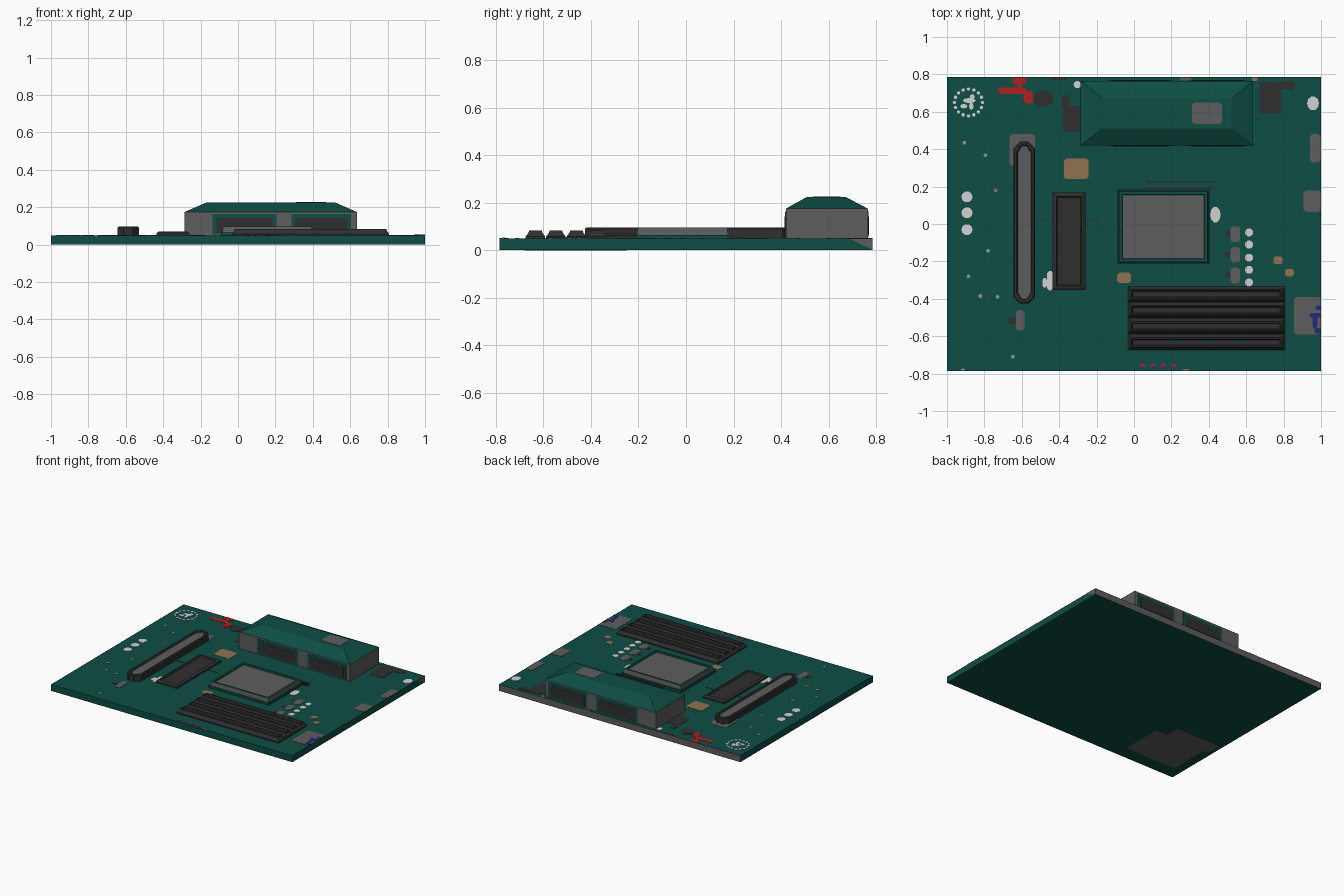
import bpy, bmesh, math

if "Cube" in bpy.data.objects:
    bpy.data.objects.remove(bpy.data.objects["Cube"])

def material(name, r, g, b):
    m = bpy.data.materials.new(name)
    m.diffuse_color = (r, g, b, 1)
    m.use_nodes = True
    m.node_tree.nodes["Principled BSDF"].inputs["Base Color"].default_value = m.diffuse_color
    return m

GREEN = material("board green", .004, .075, .057)
GREY = material("metal grey", .11, .11, .11)
DARK = material("socket black", .028, .028, .028)
WHITE = material("white", .65, .65, .65)
SILVER = material("light grey", .30, .30, .30)
TAN = material("tan", .28, .17, .08)
RED = material("red", .43, .014, .014)
BLUE = material("blue", .016, .022, .19)
PINK = material("magenta", .32, .012, .09)
TOP = 0.05

def finish(name, bm, mats):
    bmesh.ops.recalc_face_normals(bm, faces=bm.faces)
    me = bpy.data.meshes.new(name)
    bm.to_mesh(me)
    bm.free()
    for m in mats:
        me.materials.append(m)
    ob = bpy.data.objects.new(name, me)
    bpy.context.collection.objects.link(ob)
    return ob

def loft(name, rings, mats, mat_rule=None):
    """Closed solid through rings of equal point count."""
    bm = bmesh.new()
    vs = [[bm.verts.new(p) for p in r] for r in rings]
    n = len(vs[0])
    bm.faces.new(vs[0][::-1])
    for k in range(len(vs) - 1):
        for i in range(n):
            j = (i + 1) % n
            f = bm.faces.new((vs[k][i], vs[k][j], vs[k + 1][j], vs[k + 1][i]))
            f.material_index = mat_rule(k) if mat_rule else 0
    f = bm.faces.new(vs[-1])
    f.material_index = mat_rule(len(vs) - 1) if mat_rule else 0
    return finish(name, bm, mats)

def rect(x0, x1, y0, y1, z, d=0):
    x0, x1, y0, y1 = x0 + d, x1 - d, y0 + d, y1 - d
    return [(x0, y0, z), (x1, y0, z), (x1, y1, z), (x0, y1, z)]

def box(name, x0, x1, y0, y1, z0, z1, mat):
    return loft(name, [rect(x0, x1, y0, y1, z0), rect(x0, x1, y0, y1, z1)], [mat])

def capsule(x0, x1, y0, y1, z, d=0, cx=.3, cy=.035):
    """Outline with chamfered corners; cx is a share of the width."""
    x0, x1, y0, y1 = x0 + d, x1 - d, y0 + d, y1 - d
    c = (x1 - x0) * cx
    return [(x0 + c, y0, z), (x1 - c, y0, z), (x1, y0 + cy, z), (x1, y1 - cy, z),
            (x1 - c, y1, z), (x0 + c, y1, z), (x0, y1 - cy, z), (x0, y0 + cy, z)]

def patch(name, x0, x1, y0, y1, mat, z=TOP, t=.002):
    """Thin painted plate with clipped corners."""
    c = min(.012, (y1 - y0) / 4)
    k = c / (x1 - x0) if x1 - x0 > .03 else .25
    loft(name, [capsule(x0, x1, y0, y1, z, 0, k, c),
                capsule(x0, x1, y0, y1, z + t, 0, k, c)], [mat])

def dot(name, x, y, rx, ry, mat, z=TOP, t=.002, n=10):
    ring = [(rx * math.cos(2 * math.pi * i / n), ry * math.sin(2 * math.pi * i / n)) for i in range(n)]
    loft(name, [[(x + a, y + b, h) for a, b in ring] for h in (z, z + t)], [mat])

# circuit board with a grey back edge
board = box("circuit_board", -1, 1, -.785, .785, .002, TOP, GREEN)
board.data.materials.append(GREY)
for f in board.data.polygons:
    if f.normal.y > .9:
        f.material_index = 1
# grey corner flash on the right edge
loft("edge_flash", [[(x, .685, TOP), (x, .785, TOP), (x, .785, .002)] for x in (.999, 1.001)], [GREY])

# painted underside plates
patch("underside_plate", -.93, -.5, -.68, -.36, GREY, 0, .003)
patch("underside_plate_side", -.97, -.6, -.37, -.25, GREY, 0, .003)
patch("underside_slot", -.96, -.71, -.53, -.44, DARK, 0, .004)

# port housing: grey walls, sloped green roof
hx0, hx1, hy0, hy1 = -.285, .635, .42, .765
loft("port_housing", [rect(hx0, hx1, hy0, hy1, TOP), rect(hx0, hx1, hy0, hy1, .175),
                      [(-.17, .51, .225), (.52, .51, .225), (.52, .67, .225), (-.17, .67, .225)]],
     [GREY, GREEN], lambda k: 1 if k >= 1 else 0)
# windows on both long sides: green frame, dark opening
for side, y, s in (("front", hy0, -1), ("back", hy1, 1)):
    for i, (a, b) in enumerate(((-.135, .205), (.285, .605))):
        for part, d, t, m in (("frame", 0, .003, GREEN), ("opening", .02, .005, DARK)):
            ya, yb = sorted((y, y + s * t))
            box(f"{side}_port_{part}_{i}", a + d, b - d, ya, yb, .055 + d / 2, .163 - d, m)
patch("roof_label", .31, .47, .535, .65, GREY, .225)

# processor: grey sides, green bezel, sunken grey lid
cpu = (-.092, .405, -.215, .185)
loft("processor_socket", [rect(*cpu, TOP), rect(*cpu, .065), rect(*cpu, .065, .008), rect(*cpu, .096, .012),
                          rect(*cpu, .096, .027), rect(*cpu, .088, .030)],
     [GREEN, GREY], lambda k: 1 if k in (2, 5) else 0)
for i, (y, a, b) in enumerate(((.195, .05, .44), (.222, .06, .44))):
    box(f"processor_lever_{i}", a, b, y - .004, y + .004, TOP, TOP + .008, DARK)

# four memory slots with a stepped groove
for i in range(4):
    y = -.375 - .086 * i
    r = (-.032, .808, y - .041, y + .041)
    loft(f"memory_slot_{i}", [rect(*r, TOP), rect(*r, .058), rect(*r, .074, .012), rect(*r, .084, .015),
                              rect(*r, .084, .022), rect(*r, .074, .027)], [DARK])

# long expansion slot
r = (-.645, -.528, -.425, .44)
loft("long_expansion_slot", [capsule(*r, TOP), capsule(*r, .09), capsule(*r, .096, .006),
                             capsule(*r, .096, .018), capsule(*r, .088, .024)],
     [DARK, GREY], lambda k: 1 if k == 4 else 0)

# wide chip socket
r = (-.435, -.26, -.352, .168)
loft("chip_socket", [rect(*r, TOP), rect(*r, .062), rect(*r, .07, .012),
                     rect(*r, .07, .02), rect(*r, .062, .026)], [DARK])
box("board_trace", -.53, -.18, .014, .019, TOP, TOP + .002, DARK)

# flat painted components
flat = {
    GREY: [(-.665, -.528, .31, .48), (.855, .999, -.59, -.39), (.94, .999, .33, .48), (.907, .999, .065, .18),
           (.245, .305, .768, .784), (-.63, -.585, -.57, -.46)],
    DARK: [(-.38, -.28, .495, .63), (-.385, -.345, .62, .69), (.67, .785, .59, .76), (.78, .86, .72, .765),
           (-.67, -.63, -.535, -.5), (-.44, -.36, .77, .784)],
    TAN: [(-.375, -.243, .24, .35), (-.09, -.015, -.315, -.26), (.745, .795, -.215, -.175),
          (.808, .855, -.28, -.24), (.63, .66, .765, .784), (.26, .295, -.784, -.775)],
    RED: [(-.725, -.575, .695, .73), (-.65, -.575, .75, .784), (-.625, -.6, .72, .76), (-.59, -.54, .645, .71)],
    WHITE: [(-.465, -.432, -.355, -.25), (-.49, -.465, -.34, -.29)],
}
for m, items in flat.items():
    for i, it in enumerate(items):
        patch(f"{m.name.replace(' ', '_')}_patch_{i}", *it, m)
for i, (a, b, c, d) in enumerate(((.94, .999, -.50, -.475), (.955, .98, -.56, -.48), (.965, .999, -.585, -.555), (.97, .999, -.46, -.435))):
    patch(f"blue_mark_{i}", a, b, c, d, BLUE, TOP + .002)
dot("dark_component", -.485, .67, .055, .045, DARK)

# white and silver dots
for i, y in enumerate((.145, .06, -.03)):
    dot(f"left_dot_{i}", -.893, y, .03, .03, WHITE)
for i, y in enumerate((-.045, -.11, -.18, -.245, -.312)):
    dot(f"right_dot_{i}", .615, y, .022, .022, WHITE)
for i, y in enumerate((-.055, -.165, -.275)):
    patch(f"regulator_{i}", .515, .568, y - .042, y + .042, GREY)
    patch(f"regulator_tab_{i}", .487, .515, y - .015, y + .02, DARK)
for i, (x, y, a, b) in enumerate(((.435, .05, .028, .043), (.957, .645, .032, .038), (-.303, .745, .02, .02))):
    dot(f"screw_hole_{i}", x, y, a, b, WHITE)
for i, (x, y) in enumerate(((-.907, .435), (-.795, .368), (-.78, -.143), (-.885, -.28), (-.73, -.39),
                            (-.822, -.385), (-.648, -.71), (-.915, -.778), (-.74, .18))):
    dot(f"small_mark_{i}", x, y, .011, .007 if y < -.77 else .011, TAN if i == 8 else SILVER, n=6)
for i in range(4):
    dot(f"front_pin_{i}", .045 + .055 * i, -.757, .016, .012, PINK, n=6)
    dot(f"front_pin_core_{i}", .045 + .055 * i, -.767, .007, .006, BLUE, TOP + .002, n=6)

# dashed mounting ring with speckled centre
for i in range(16):
    a = 2 * math.pi * i / 16
    dot(f"ring_dash_{i}", -.885 + .075 * math.cos(a), .65 + .072 * math.sin(a), .01, .01, WHITE, n=6)
for i, (x, y, a, b) in enumerate(((-.88, .66, .035, .014), (-.91, .63, .02, .012), (-.865, .68, .014, .014),
                                  (-.87, .63, .012, .02))):
    dot(f"ring_speck_{i}", x, y, a, b, WHITE, n=8)
